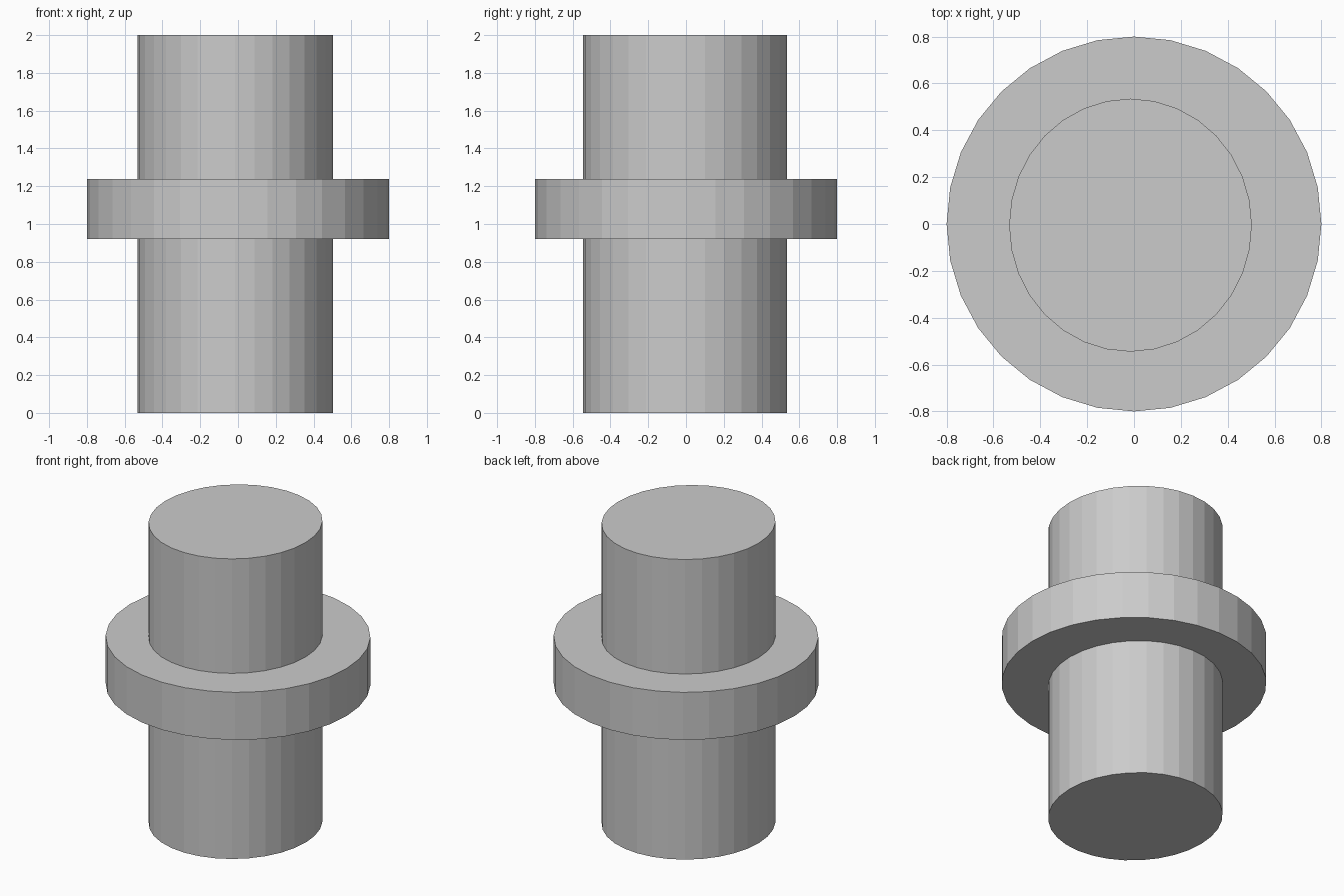
import bpy

if "Cube" in bpy.data.objects:
    bpy.data.objects.remove(bpy.data.objects["Cube"])


def cylinder(name, centre, radii, z_low, z_high):
    """Flat-shaded 32-sided upright cylinder with separate x and y radii."""
    bpy.ops.mesh.primitive_cylinder_add(
        vertices=32, radius=1, depth=1,
        location=(centre[0], centre[1], (z_low + z_high) / 2))
    ob = bpy.context.object
    ob.name = name
    ob.scale = (radii[0], radii[1], z_high - z_low)
    bpy.ops.object.transform_apply(location=False, rotation=False, scale=True)
    return ob


# Slightly off-centre shaft running the full height
cylinder("shaft", (-0.015, -0.005), (0.518, 0.54), 0.0, 2.0)

# Wide collar around the middle
cylinder("collar", (0.0, 0.0), (0.8, 0.8), 0.92, 1.237)
